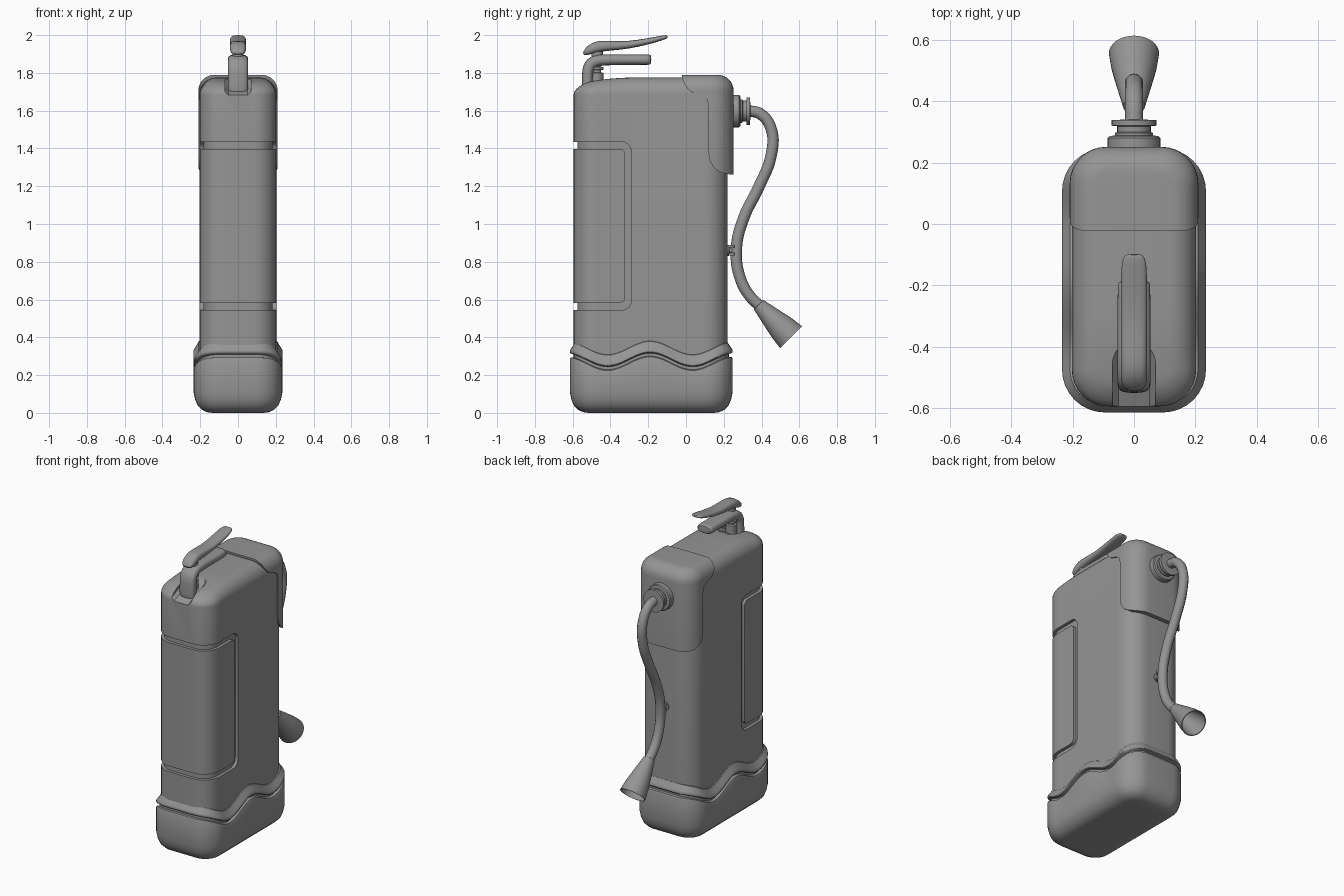
import bpy, bmesh
from math import sin, cos, pi, radians
from mathutils import Vector

if "Cube" in bpy.data.objects:
    bpy.data.objects.remove(bpy.data.objects["Cube"])

grey = bpy.data.materials.new('dark_grey')
grey.diffuse_color = (0.3, 0.3, 0.3, 1)
grey.use_nodes = True
grey.node_tree.nodes["Principled BSDF"].inputs["Base Color"].default_value = grey.diffuse_color


def smooth(ob, angle=35):
    bpy.ops.object.select_all(action='DESELECT')
    bpy.context.view_layer.objects.active = ob
    ob.select_set(True)
    bpy.ops.object.shade_smooth_by_angle(angle=radians(angle))


def loft(name, rings, start=True, end=True, ladder=False, angle=35):
    """Skin closed rings; ladder caps follow a curved top."""
    bm = bmesh.new()
    vs = [[bm.verts.new(p) for p in r] for r in rings]
    n = len(vs[0])
    for a, b in zip(vs, vs[1:]):
        for i in range(n):
            j = (i + 1) % n
            bm.faces.new((a[i], a[j], b[j], b[i]))
    for use, r in ((start, vs[0]), (end, vs[-1])):
        if use and ladder:
            for i in range(n // 2 - 1):
                bm.faces.new((r[i], r[i + 1], r[n - 2 - i], r[n - 1 - i]))
        elif use:
            bm.faces.new(r)
    bmesh.ops.recalc_face_normals(bm, faces=bm.faces)
    me = bpy.data.meshes.new(name)
    bm.to_mesh(me)
    bm.free()
    me.materials.append(grey)
    ob = bpy.data.objects.new(name, me)
    bpy.context.collection.objects.link(ob)
    smooth(ob, angle)
    return ob


def rrect(hx, y0, y1, r, inset=0.0, seg=8, side=28):
    """Rounded rectangle, mirror-ordered about x = 0."""
    hx, y0, y1 = hx - inset, y0 + inset, y1 - inset
    r = max(r - inset, 0.02)
    front = fillet(hx - r, y0 + r, r, -90, 0, seg)
    back = fillet(hx - r, y1 - r, r, 0, 90, seg)
    mid = [(hx, y0 + r + (y1 - y0 - 2 * r) * k / side) for k in range(1, side)]
    half = front + mid + back
    return half + [(-x, y) for x, y in reversed(half)]


def fillet(y, z, r, a0, a1, n=6):
    return [(y + r * cos(radians(a0 + (a1 - a0) * k / n)),
             z + r * sin(radians(a0 + (a1 - a0) * k / n))) for k in range(n + 1)]


def slope(y):
    return -0.025 * min(max((-0.28 - y) / 0.25, 0), 1.2) ** 2


def tank(name, hx, y0, y1, r, zb, zt, R, d=0.0):
    """Upright rounded tank, filleted on top, d = overall inset."""
    rings = [[(x, y, zb) for x, y in rrect(hx, y0, y1, r, d)]]
    for k in range(9):
        t = pi / 2 * k / 8
        pts = rrect(hx, y0, y1, r, d + R * (1 - cos(t)))
        rings.append([(x, y, zt - d - R + R * sin(t) + slope(y) * sin(t)) for x, y in pts])
    return loft(name, rings, ladder=True)


def prism(name, poly, hx=0.5):
    return loft(name, [[(x, y, z) for y, z in poly] for x in (-hx, hx)])


def boolean(ob, tool, op, remove=True):
    m = ob.modifiers.new('cut', 'BOOLEAN')
    m.operation, m.object, m.solver = op, tool, 'EXACT'
    bpy.context.view_layer.objects.active = ob
    bpy.ops.object.modifier_apply(modifier=m.name)
    if remove:
        bpy.data.objects.remove(tool)


def lathe(name, prof, origin, axis, start=True, end=True, n=32):
    q = Vector(axis).to_track_quat('Z', 'Y')
    o = Vector(origin)
    return loft(name, [[o + q @ Vector((r * cos(2 * pi * i / n), r * sin(2 * pi * i / n), h))
                        for i in range(n)] for r, h in prof], start, end)


def strap(name, stations, n=14):
    """Oval section swept in the yz plane: (y, z, half thickness, half width)."""
    rings = []
    for i, (y, z, t, w) in enumerate(stations):
        a, b = stations[max(i - 1, 0)], stations[min(i + 1, len(stations) - 1)]
        tan = Vector((0, b[0] - a[0], b[1] - a[1])).normalized()
        nor = Vector((0, -tan.z, tan.y))
        ring = []
        for k in range(n):
            c, s = cos(2 * pi * k / n), sin(2 * pi * k / n)
            sx = abs(c) ** 0.7 * (1 if c > 0 else -1)
            sn = abs(s) ** 0.7 * (1 if s > 0 else -1)
            ring.append(Vector((w * sx, y, z)) + nor * t * sn)
        rings.append(ring)
    ob = loft(name, rings, angle=50)
    ob.modifiers.new('soft', 'SUBSURF').levels = 1
    bpy.ops.object.modifier_apply(modifier='soft')


# Tank body with a wrap-around front panel groove
BODY = (0.203, -0.595, 0.22, 0.12, 0.27, 1.775, 0.09)
body = tank('tank_body', *BODY)
core = tank('core', *BODY[:4], 0.2, *BODY[5:], d=0.02)
outer = [(-0.7, 0.545)] + fillet(-0.34, 0.595, 0.05, -90, 0) + fillet(-0.34, 1.385, 0.05, 0, 90) + [(-0.7, 1.435)]
inner = [(-0.7, 0.582)] + fillet(-0.352, 0.612, 0.03, -90, 0) + fillet(-0.352, 1.368, 0.03, 0, 90) + [(-0.7, 1.398)]
groove = prism('groove', outer + inner[::-1])
boolean(groove, core, 'DIFFERENCE', remove=False)
boolean(body, groove, 'DIFFERENCE')

# Sloped recess under the handle
recess = loft('recess', [[(x, y, z + 0.43 * y) for x, y in rrect(w, -0.7, -0.39, 0.035, 0, 6, 2)]
                         for w, z in ((0.05, 1.938), (0.07, 1.955), (0.07, 2.2))])
boolean(body, recess, 'DIFFERENCE')
smooth(body)

# Raised shoulder cap on the back top
cap = tank('shoulder_cap', 0.21, -0.3, 0.252, 0.12, 1.1, 1.79, 0.085)
outline = [(-0.022, 2), (-0.022, 1.78), (-0.01, 1.745), (0.005, 1.72), (0.03, 1.698), (0.085, 1.68), (0.11, 1.66),
           (0.12, 1.625), (0.12, 1.37), (0.128, 1.33), (0.15, 1.295), (0.185, 1.272), (0.23, 1.263),
           (0.4, 1.26), (0.4, 2)]
boolean(cap, prism('outline', outline), 'INTERSECT')
boolean(cap, core, 'DIFFERENCE')
smooth(cap)


# Foot with a wavy groove and collar: (inset, z, wave amount)
def wave(y):
    return 0.036 * cos(2 * pi * (y + 0.19) / 0.45)


prof = [(0.10, 0.0, 0), (0.07, 0.004, 0), (0.045, 0.016, 0), (0.022, 0.038, 0), (0.008, 0.07, 0),
        (0.0, 0.11, 0), (0.0, 0.25, 1), (0.004, 0.26, 1), (0.02, 0.265, 1), (0.02, 0.28, 1),
        (0.004, 0.282, 1), (0.0, 0.287, 1), (0.0, 0.296, 1), (0.005, 0.306, 1), (0.02, 0.33, 1),
        (0.026, 0.342, 1), (0.036, 0.346, 1)]
loft('foot_boot', [[(x, y, z + k * wave(y)) for x, y in rrect(0.235, -0.615, 0.247, 0.14, d)]
                   for d, z, k in prof], end=False, ladder=True)

# Hose outlet collar
lathe('outlet_collar', [(0.078, 0), (0.086, 0.006), (0.086, 0.036), (0.08, 0.042), (0.062, 0.044), (0.062, 0.052),
                        (0.055, 0.056), (0.055, 0.074), (0.073, 0.076), (0.073, 0.094), (0.03, 0.096)],
      (0, 0.245, 1.598), (0, 1, 0), start=False)

# Hose
cu = bpy.data.curves.new('hose', 'CURVE')
cu.dimensions, cu.bevel_depth, cu.bevel_resolution, cu.resolution_u = '3D', 0.03, 4, 8
path = [(0.33, 1.6), (0.395, 1.582), (0.452, 1.50), (0.45, 1.36), (0.385, 1.195), (0.305, 1.03),
        (0.267, 0.87), (0.288, 0.71), (0.345, 0.61), (0.40, 0.56)]
sp = cu.splines.new('BEZIER')
sp.bezier_points.add(len(path) - 1)
for p, (y, z) in zip(sp.bezier_points, path):
    p.co = (0, y, z)
    p.handle_left_type = p.handle_right_type = 'AUTO'
cu.materials.append(grey)
hose = bpy.data.objects.new('hose', cu)
bpy.context.collection.objects.link(hose)
bpy.ops.object.select_all(action='DESELECT')
bpy.context.view_layer.objects.active = hose
hose.select_set(True)
bpy.ops.object.convert(target='MESH')
smooth(bpy.context.view_layer.objects.active, 60)

# Discharge horn, hollow
lathe('discharge_horn', [(0.03, -0.002), (0.036, 0.0), (0.04, 0.02), (0.051, 0.07), (0.064, 0.13), (0.074, 0.18),
                         (0.082, 0.243), (0.077, 0.243), (0.068, 0.18), (0.055, 0.12), (0.03, 0.05)],
      (0, 0.385, 0.572), (0, 0.71, -0.71), start=False)

# Hose clip: stem and pairs of prongs
lathe('clip_stem', [(0.03, 0), (0.03, 0.012), (0.018, 0.014), (0.018, 0.03)], (0, 0.215, 0.86), (0, 1, 0))
for z in (0.84, 0.88):
    for s, side in ((-1, 'left'), (1, 'right')):
        pts = [(s * 0.036 * sin(a), -0.036 * cos(a)) for a in (0, 0.4, 0.8, 1.2)]
        loft(f'clip_prong_{side}_{round(z * 100)}',
             [[(x * f, 0.267 + y * f, z + h) for f, h in ((0.8, -0.008), (1.05, -0.008), (1.05, 0.008), (0.8, 0.008))]
              for x, y in pts])

# Valve pin
lathe('valve_pin', [(0.034, 0), (0.034, 0.085), (0.022, 0.088), (0.022, 0.1), (0.036, 0.102), (0.036, 0.116),
                    (0.02, 0.118), (0.02, 0.145)], (0, -0.472, 1.715), (0, 0, 1))

# Carrying handle and squeeze lever
strap('carry_handle', [(-0.522, 1.67, 0.03, 0.055), (-0.522, 1.72, 0.03, 0.055), (-0.522, 1.80, 0.03, 0.055),
                       (-0.515, 1.838, 0.033, 0.055), (-0.487, 1.864, 0.033, 0.055), (-0.44, 1.87, 0.03, 0.055),
                       (-0.3, 1.87, 0.028, 0.055), (-0.2, 1.87, 0.028, 0.054), (-0.183, 1.87, 0.028, 0.054)])
strap('squeeze_lever', [(-0.543, 1.897, 0.008, 0.025), (-0.525, 1.912, 0.02, 0.042), (-0.49, 1.933, 0.03, 0.044),
                        (-0.45, 1.943, 0.03, 0.044), (-0.38, 1.944, 0.025, 0.044), (-0.3, 1.948, 0.02, 0.044),
                        (-0.2, 1.967, 0.017, 0.044), (-0.13, 1.984, 0.013, 0.042), (-0.105, 1.991, 0.01, 0.034),
                        (-0.098, 1.993, 0.006, 0.022)])
lathe('lever_pivot', [(0.03, 0), (0.03, 0.05)], (0, -0.47, 1.875), (0, 0, 1))
bpy.data.objects.remove(core)if 'core' in bpy.data.objects else None
